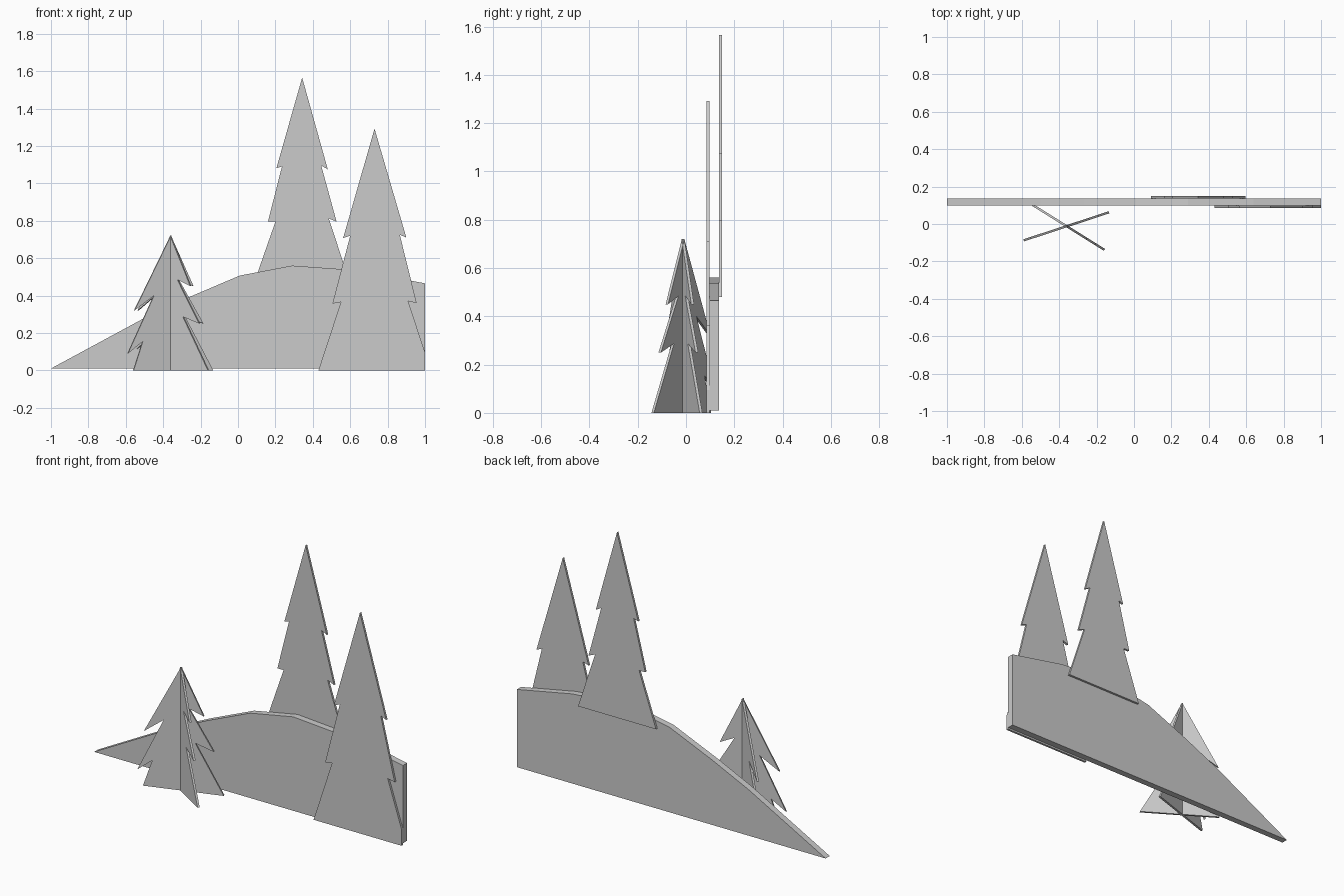
import bpy, bmesh
from math import radians
from mathutils import Matrix

if "Cube" in bpy.data.objects:
    bpy.data.objects.remove(bpy.data.objects["Cube"])


def panel(name, outline, y0, y1, place=None):
    """Flat cut-out: an x/z outline extruded from y0 to y1."""
    bm = bmesh.new()
    face = bm.faces.new([bm.verts.new((x, y0, z)) for x, z in outline])
    out = bmesh.ops.extrude_face_region(bm, geom=[face])
    moved = [v for v in out["geom"] if isinstance(v, bmesh.types.BMVert)]
    bmesh.ops.translate(bm, verts=moved, vec=(0, y1 - y0, 0))
    bmesh.ops.recalc_face_normals(bm, faces=bm.faces)
    mesh = bpy.data.meshes.new(name)
    bm.to_mesh(mesh)
    bm.free()
    obj = bpy.data.objects.new(name, mesh)
    bpy.context.collection.objects.link(obj)
    if place:
        obj.matrix_world = place
    return obj


# Hill backdrop
panel("hill", [(-1, 0.01), (-0.5, 0.28), (-0.265, 0.39), (0.01, 0.507), (0.29, 0.56),
               (0.64, 0.535), (1, 0.465), (1, 0.01)], 0.098, 0.136)

# Tall tree fixed behind the hill
panel("back_tree", [(0.09, 0.48), (0.2, 0.795), (0.16, 0.795), (0.235, 1.09), (0.205, 1.08),
                    (0.343, 1.565), (0.48, 1.075), (0.445, 1.095), (0.527, 0.795),
                    (0.485, 0.812), (0.595, 0.48)], 0.136, 0.149)

# Tree fixed in front of the hill, trimmed at the hill's right edge
panel("front_tree", [(0.43, 0), (0.55, 0.365), (0.505, 0.357), (0.6, 0.72), (0.562, 0.707),
                     (0.73, 1.292), (0.9, 0.71), (0.865, 0.725), (0.955, 0.36),
                     (0.91, 0.37), (1, 0.095), (1, 0)], 0.085, 0.098)

# Free-standing tree of two crossed panels
tree = [(-0.21, 0), (-0.158, 0.155), (-0.242, 0.09), (-0.095, 0.4), (-0.205, 0.32),
        (0, 0.72), (0.127, 0.45), (0.045, 0.485), (0.183, 0.25), (0.08, 0.287), (0.238, 0)]
for name, angle in (("crossed_tree_a", 18.2), ("crossed_tree_b", -32)):
    panel(name, tree, -0.006, 0.006,
          Matrix.Translation((-0.36, -0.012, 0)) @ Matrix.Rotation(radians(angle), 4, 'Z'))
